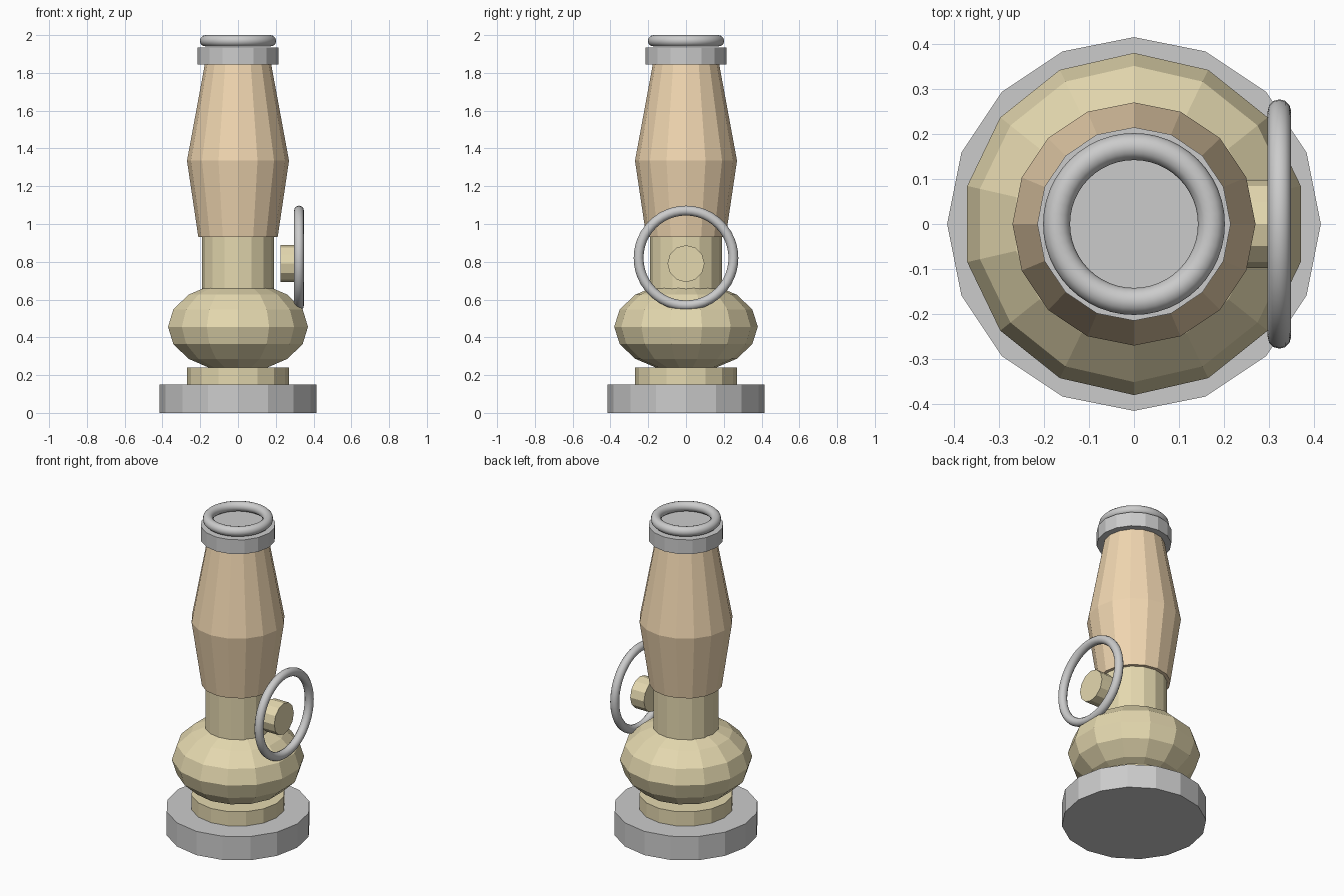
import bpy, bmesh
from math import pi, sin, cos, radians
from mathutils import Matrix

if "Cube" in bpy.data.objects:
    bpy.data.objects.remove(bpy.data.objects["Cube"])


def material(name, rgb):
    m = bpy.data.materials.new(name)
    m.diffuse_color = (*rgb, 1)
    m.use_nodes = True
    m.node_tree.nodes["Principled BSDF"].inputs["Base Color"].default_value = m.diffuse_color
    return m


BRASS = material("brass", (0.78, 0.69, 0.43))
WOOD = material("tan_wood", (0.88, 0.68, 0.44))


def finish(name, bm, mat, matrix):
    bmesh.ops.recalc_face_normals(bm, faces=bm.faces)
    bm.transform(matrix)
    me = bpy.data.meshes.new(name)
    bm.to_mesh(me)
    bm.free()
    ob = bpy.data.objects.new(name, me)
    bpy.context.collection.objects.link(ob)
    if mat:
        me.materials.append(mat)
    return ob


def lathe(name, profile, sides, mat=None, matrix=Matrix()):
    """Closed faceted solid from (radius, z) pairs, first corner on +y."""
    bm = bmesh.new()
    rings = []
    for r, z in profile:
        angles = [pi / 2 + 2 * pi * i / sides for i in range(sides)]
        rings.append([bm.verts.new((r * cos(a), r * sin(a), z)) for a in angles])
    for lo, hi in zip(rings, rings[1:]):
        for i in range(sides):
            j = (i + 1) % sides
            bm.faces.new((lo[i], lo[j], hi[j], hi[i]))
    bm.faces.new(rings[0][::-1])
    bm.faces.new(rings[-1])
    return finish(name, bm, mat, matrix)


def torus(name, major, minor, matrix, n=48, m=12):
    bm = bmesh.new()
    grid = []
    for i in range(n):
        a = 2 * pi * i / n
        row = []
        for k in range(m):
            b = 2 * pi * k / m
            r = major + minor * cos(b)
            row.append(bm.verts.new((r * cos(a), r * sin(a), minor * sin(b))))
        grid.append(row)
    for i in range(n):
        for k in range(m):
            p, q = grid[i], grid[(i + 1) % n]
            f = bm.faces.new((p[k], q[k], q[(k + 1) % m], p[(k + 1) % m]))
            f.smooth = True
    return finish(name, bm, None, matrix)


# Foot and lower collar
lathe("base", [(0.415, 0), (0.415, 0.15)], 16)
lathe("lower_collar", [(0.27, 0.15), (0.27, 0.24)], 16, BRASS)

# Squashed round bulb
bulb = [(max(0.38 * cos(radians(t)), 0.002), 0.456 + 0.24 * sin(radians(t)))
        for t in (-90, -67.5, -45, -22.5, 0, 22.5, 45, 67.5, 90)]
lathe("bulb", bulb, 14, BRASS)

# Neck, tapered body and top cap
lathe("neck", [(0.19, 0.62), (0.19, 0.935)], 16, BRASS)
lathe("body", [(0.21, 0.93), (0.27, 1.335), (0.175, 1.85)], 16, WOOD)
lathe("top_cap", [(0.215, 1.845), (0.215, 1.935)], 16)
torus("rim", 0.172, 0.03, Matrix.Translation((0, 0, 1.97)))

# Side knob and ring, both facing +x
turn = Matrix.Rotation(pi / 2, 4, "Y")
spin = Matrix.Rotation(pi / 2, 4, "Z")  # puts a corner on top
lathe("side_knob", [(0.098, -0.048), (0.098, 0.048)], 12, BRASS,
      Matrix.Translation((0.274, 0, 0.79)) @ turn @ spin)
torus("side_ring", 0.251, 0.026, Matrix.Translation((0.323, 0, 0.82)) @ turn)
